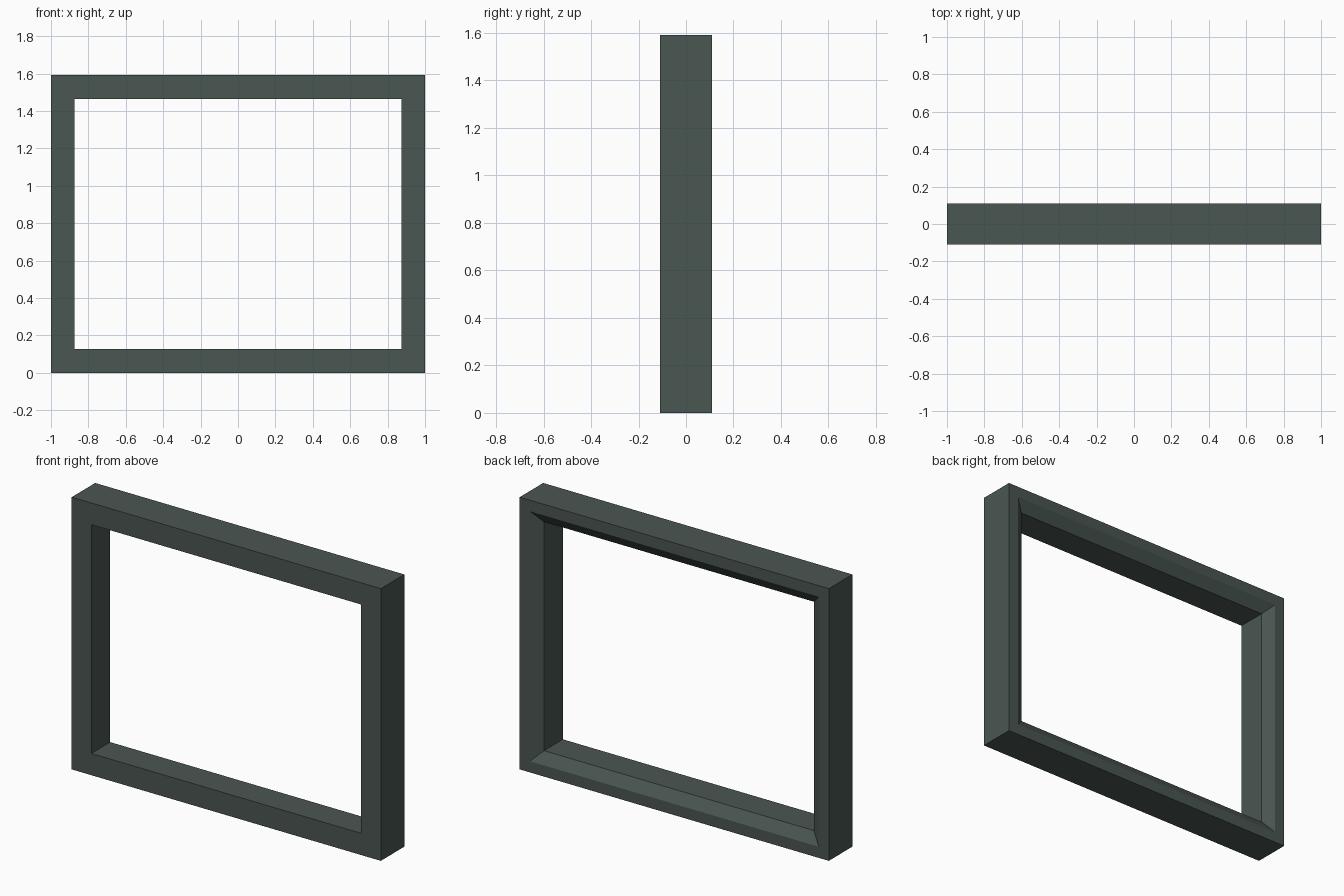
import bpy, bmesh

if "Cube" in bpy.data.objects:
    bpy.data.objects.remove(bpy.data.objects["Cube"])

W, H, D = 1.0, 1.592, 0.1085      # half width, height, half depth
BORDER, LIP, BEVEL = 0.127, 0.065, 0.043

mat = bpy.data.materials.new("dark grey green")
mat.diffuse_color = (0.068, 0.092, 0.082, 1)
mat.use_nodes = True
mat.node_tree.nodes["Principled BSDF"].inputs["Base Color"].default_value = mat.diffuse_color

# Frame cross-section: (inset from outer edge, y), with a bevel on the back inner edge
profile = [(0, -D), (BORDER, -D), (BORDER, D - BEVEL), (LIP, D), (0, D)]

# Sweep the profile round the rectangle with mitred corners
bm = bmesh.new()
rings = []
for sx, top in ((-1, 0), (1, 0), (1, 1), (-1, 1)):
    rings.append([bm.verts.new((sx * (W - i), y, H - i if top else i))
                  for i, y in profile])
n = len(profile)
for c in range(4):
    a, b = rings[c], rings[(c + 1) % 4]
    for k in range(n):
        j = (k + 1) % n
        bm.faces.new((a[k], b[k], b[j], a[j]))
bmesh.ops.recalc_face_normals(bm, faces=bm.faces)

mesh = bpy.data.meshes.new("window_frame")
bm.to_mesh(mesh)
bm.free()
mesh.materials.append(mat)
bpy.context.collection.objects.link(bpy.data.objects.new("window_frame", mesh))
